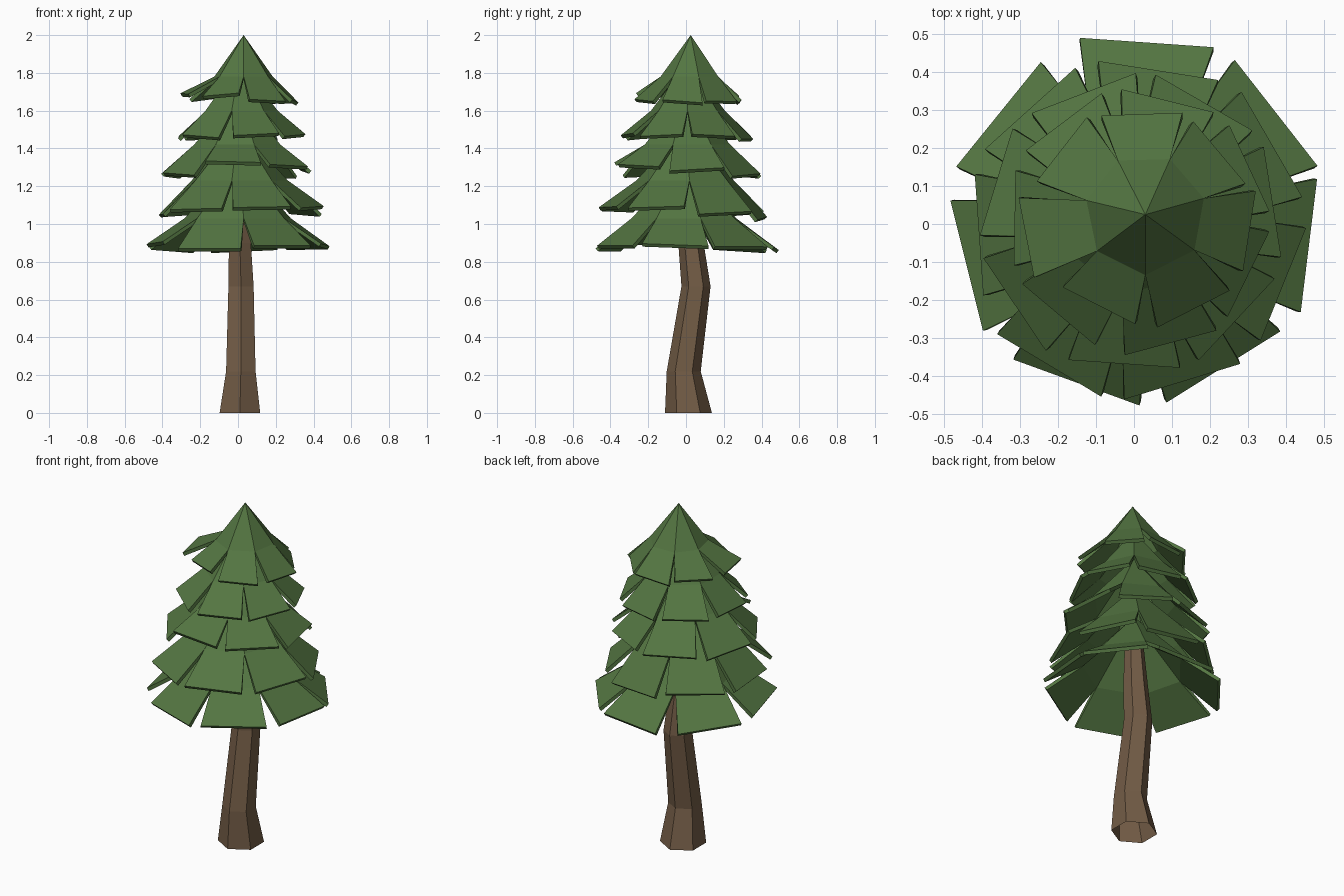
import bpy, bmesh, math, random
from mathutils import Vector

if "Cube" in bpy.data.objects:
    bpy.data.objects.remove(bpy.data.objects["Cube"])

random.seed(4)


def material(name, rgb):
    m = bpy.data.materials.new(name)
    m.diffuse_color = (*rgb, 1)
    m.use_nodes = True
    m.node_tree.nodes["Principled BSDF"].inputs["Base Color"].default_value = m.diffuse_color
    return m


def make_object(name, bm, mat):
    me = bpy.data.meshes.new(name)
    bm.to_mesh(me)
    bm.free()
    me.materials.append(mat)
    ob = bpy.data.objects.new(name, me)
    bpy.context.collection.objects.link(ob)
    return ob


green = material("needles", (0.088, 0.18, 0.054))
brown = material("bark", (0.17, 0.107, 0.061))

# Trunk: crooked six-sided open column, (x, y, z, radius) per ring
bm = bmesh.new()
rings = []
for x, y, z, r in [(0.01, 0.013, 0, 0.124), (0.015, -0.012, 0.22, 0.09),
                   (0.016, 0.053, 0.67, 0.077), (0.01, 0.026, 0.9, 0.067),
                   (0.02, 0.02, 1.25, 0.045)]:
    angles = [math.radians(60 * i - 90) for i in range(6)]
    rings.append([bm.verts.new((x + r * math.cos(a), y + r * math.sin(a), z)) for a in angles])
for lo, hi in zip(rings, rings[1:]):
    for i in range(6):
        j = (i + 1) % 6
        bm.faces.new((lo[i], lo[j], hi[j], hi[i]))
make_object("trunk", bm, brown)


# Branch tier: seven-sided cap with a flaring flap on every side,
# each flap given as (direction, reach, height)
def tier(name, centre, apex_z, shoulder, half_width, flaps):
    r, z = shoulder
    cx, cy = centre
    n = len(flaps)
    bm = bmesh.new()
    apex = bm.verts.new((cx, cy, apex_z))
    ring = []
    for i in range(n):
        prev = flaps[i - 1][0] - (360 if i == 0 else 0)
        a = math.radians((prev + flaps[i][0]) / 2)
        ring.append(bm.verts.new((cx + r * math.cos(a), cy + r * math.sin(a), z)))
    for i, (deg, reach, height) in enumerate(flaps):
        p, q = ring[i], ring[(i + 1) % n]
        bm.faces.new((apex, p, q))
        a = math.radians(deg)
        out = Vector((math.cos(a), math.sin(a), 0))
        side = Vector((-math.sin(a), math.cos(a), 0)) * half_width
        side.z = random.uniform(-0.01, 0.01)
        mid = Vector((cx, cy, height)) + out * reach
        a1 = bm.verts.new(mid - side)
        b1 = bm.verts.new(mid + side)
        bm.faces.new((p, a1, b1, q))
    ob = make_object(name, bm, green)
    mod = ob.modifiers.new("thickness", "SOLIDIFY")
    mod.thickness = 0.02
    mod.offset = -1


tier("top_branches", (0.03, 0.025), 2.0, (0.16, 1.78), 0.107,
     [(-63, 0.28, 1.655), (-9, 0.278, 1.65), (40, 0.255, 1.65), (92, 0.265, 1.65),
      (142, 0.28, 1.67), (191, 0.32, 1.69), (243, 0.27, 1.685)])
tier("upper_branches", (0.01, 0.01), 1.86, (0.2, 1.6), 0.125,
     [(-75, 0.335, 1.475), (-26, 0.325, 1.47), (25, 0.325, 1.47), (76, 0.325, 1.45),
      (127, 0.325, 1.46), (179, 0.325, 1.46), (230, 0.325, 1.465)])
tier("middle_branches", (0, 0), 1.7, (0.235, 1.42), 0.147,
     [(-43, 0.37, 1.31), (9, 0.37, 1.29), (60, 0.37, 1.26), (111, 0.37, 1.26),
      (163, 0.38, 1.26), (214, 0.38, 1.265), (266, 0.37, 1.33)])
tier("lower_branches", (0, 0), 1.52, (0.265, 1.23), 0.16,
     [(-73, 0.435, 1.09), (-22, 0.425, 1.09), (30, 0.42, 1.06), (81, 0.41, 1.03),
      (132, 0.41, 1.06), (184, 0.41, 1.05), (239, 0.435, 1.08)])
tier("bottom_branches", (0, 0), 1.34, (0.29, 1.03), 0.177,
     [(-58, 0.445, 0.885), (-7, 0.465, 0.89), (38, 0.476, 0.88), (86, 0.48, 0.87),
      (141, 0.46, 0.87), (194, 0.455, 0.9), (250, 0.445, 0.87)])
